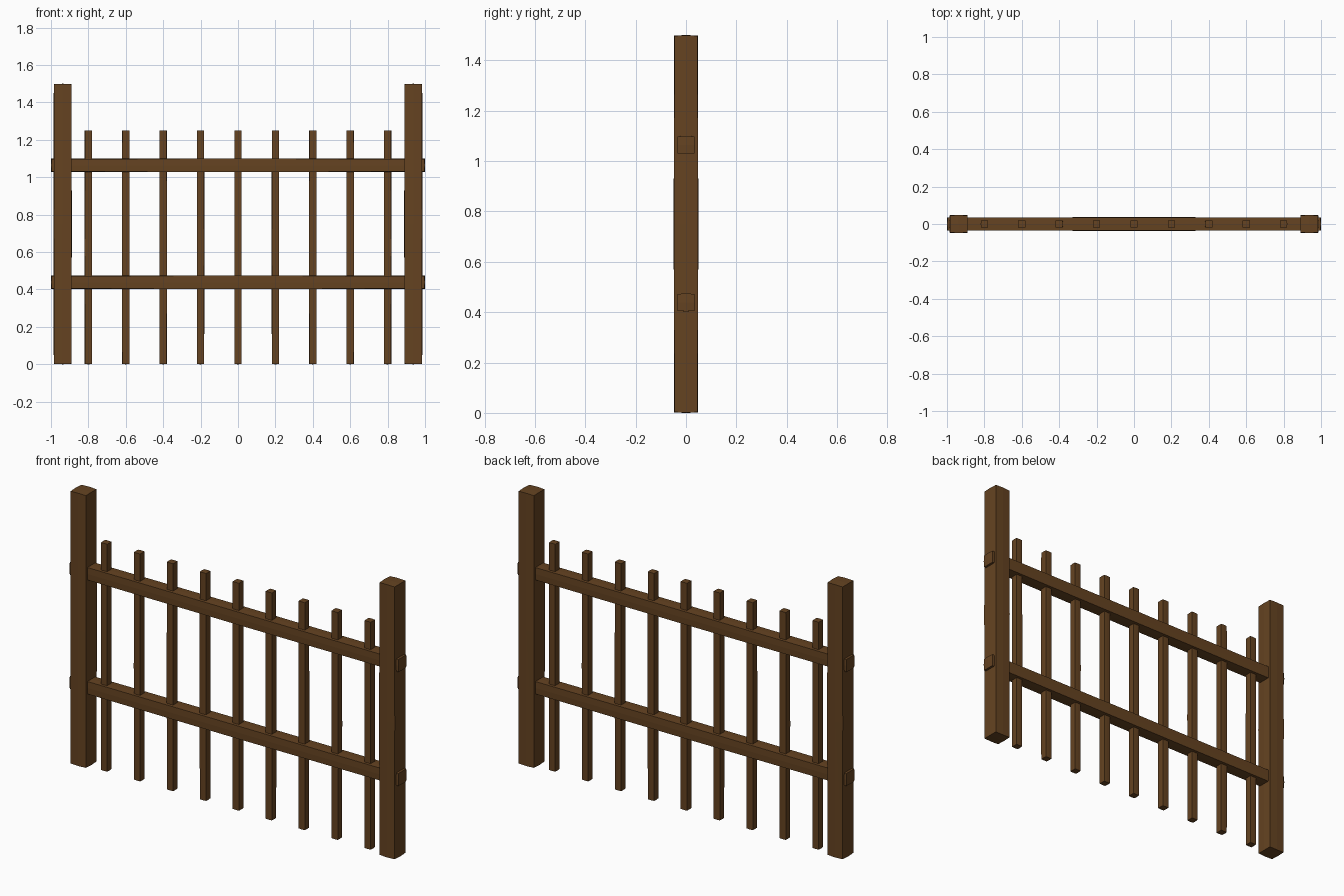
import bpy, bmesh
from mathutils import Vector

if "Cube" in bpy.data.objects:
    bpy.data.objects.remove(bpy.data.objects["Cube"])

wood = bpy.data.materials.new("dark brown wood")
wood.diffuse_color = (0.130, 0.056, 0.0152, 1)
wood.use_nodes = True
wood.node_tree.nodes["Principled BSDF"].inputs["Base Color"].default_value = wood.diffuse_color


def beam(name, centre, half, bulge):
    """Square timber whose faces swell very slightly towards their middles."""
    bm = bmesh.new()
    bmesh.ops.create_cube(bm, size=2)
    bmesh.ops.subdivide_edges(bm, edges=bm.edges[:], cuts=1, use_grid_fill=True)
    for v in bm.verts:
        unit = v.co.copy()
        mids = sum(abs(c) < 0.5 for c in unit)  # 0 corner, 1 edge, 2 face middle
        inset = bulge * (1 - mids / 2)
        v.co = Vector([unit[i] * (half[i] - inset) for i in range(3)])
    bmesh.ops.triangulate(bm, faces=bm.faces[:])
    mesh = bpy.data.meshes.new(name)
    bm.to_mesh(mesh)
    bm.free()
    mesh.materials.append(wood)
    obj = bpy.data.objects.new(name, mesh)
    obj.location = centre
    bpy.context.collection.objects.link(obj)
    return obj


# End posts
for side, x in (("left", -0.9375), ("right", 0.9375)):
    beam(side + "_post", (x, 0, 0.75), (0.049, 0.049, 0.75), 0.003)

# Horizontal rails running through the posts
for level, z in (("lower", 0.4385), ("upper", 1.064)):
    beam(level + "_rail", (0, 0, z), (1.0, 0.0365, 0.0365), 0.0025)

# Thin upright pickets
for i in range(9):
    beam(f"picket_{i + 1}", (-0.8 + 0.2 * i, 0, 0.625), (0.02, 0.02, 0.625), 0.0012)
